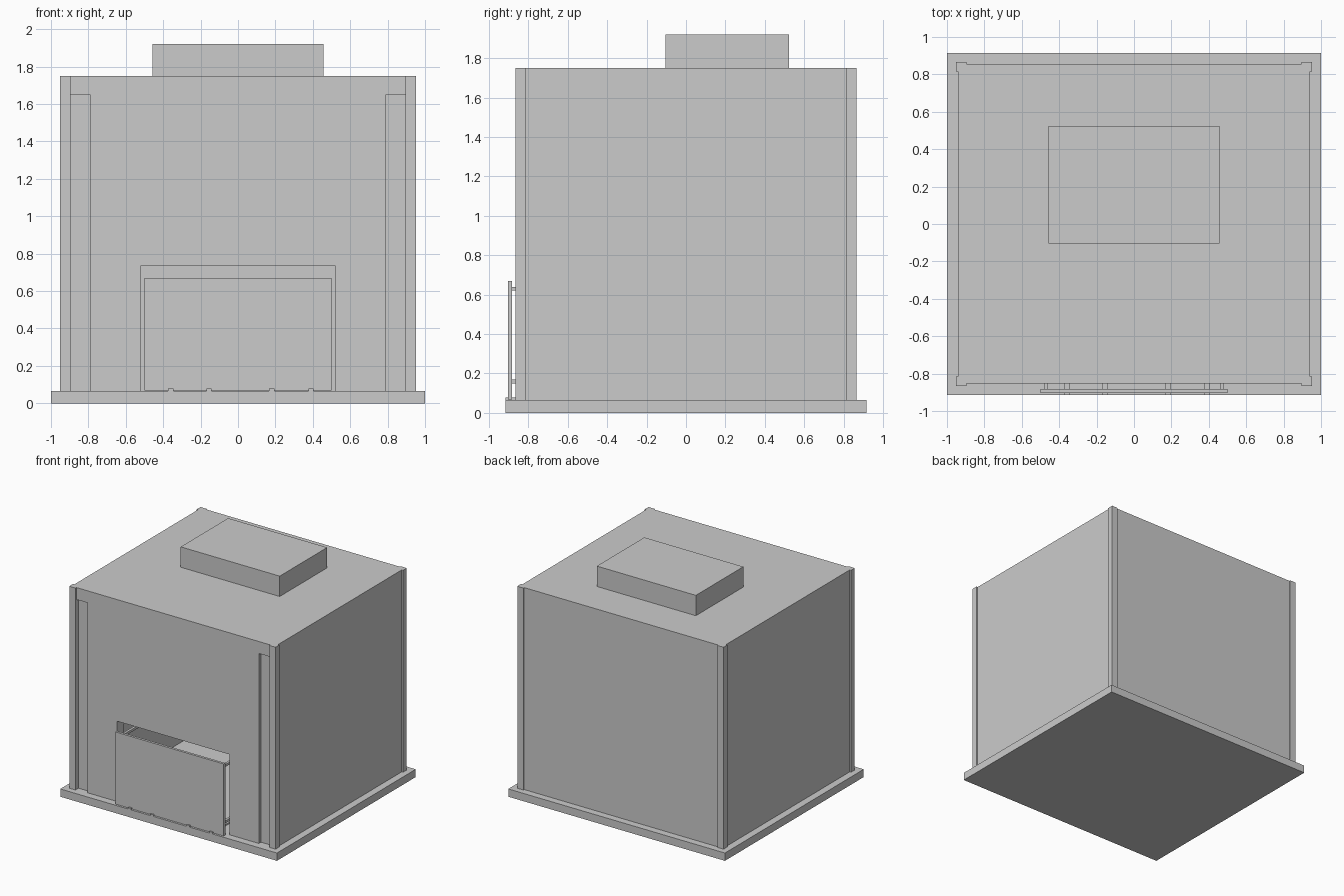
import bpy

if "Cube" in bpy.data.objects:
    bpy.data.objects.remove(bpy.data.objects["Cube"])


def box(name, x, y, z):
    """Axis-aligned box from (min, max) ranges."""
    bpy.ops.mesh.primitive_cube_add(
        size=1, location=[(a + b) / 2 for a, b in (x, y, z)])
    ob = bpy.context.object
    ob.name = name
    ob.scale = [b - a for a, b in (x, y, z)]
    bpy.ops.object.transform_apply(location=False, rotation=False, scale=True)
    return ob


def cut(target, cutter):
    """Subtract the cutter, then remove it."""
    cutter.hide_render = True
    mod = target.modifiers.new("cut", 'BOOLEAN')
    mod.operation = 'DIFFERENCE'
    mod.solver = 'EXACT'
    mod.object = cutter
    bpy.context.view_layer.objects.active = target
    bpy.ops.object.modifier_apply(modifier=mod.name)
    bpy.data.objects.remove(cutter, do_unlink=True)


BASE = 0.065
TOP = 1.75

# Base slab and hollow housing
box("base_slab", (-1, 1), (-0.915, 0.915), (0, BASE))
housing = box("housing", (-0.94, 0.94), (-0.853, 0.855), (BASE, TOP))
cut(housing, box("chamber_cutter", (-0.73, 0.73), (-0.76, 0.7), (0, 1.6)))
cut(housing, box("opening_cutter", (-0.52, 0.52), (-1, -0.7), (0, 0.735)))

# Shallow vertical recesses beside the front posts
for s in (-1, 1):
    xs = sorted((s * 0.79, s * 0.895))
    cut(housing, box("recess_cutter", xs, (-1, -0.825), (0, 1.65)))

# Corner posts
for sx in (-1, 1):
    for sy in (-1, 1):
        box("corner_post", sorted((sx * 0.895, sx * 0.952)),
            sorted((sy * 0.815, sy * 0.865)), (BASE, TOP))

# Roof box
box("roof_box", (-0.457, 0.457), (-0.103, 0.523), (TOP, 1.92))

# Door panel standing in front of the opening, on four floor strips
box("door_panel", (-0.5, 0.5), (-0.903, -0.882), (BASE + 0.003, 0.67))
for x in (-0.36, -0.155, 0.18, 0.39):
    box("floor_strip", (x - 0.014, x + 0.014), (-0.915, -0.5), (BASE, 0.078))

# Thin arms carrying the door from inside the chamber
for s in (-1, 1):
    for z in (0.15, 0.62):
        box("door_arm", sorted((s * 0.46, s * 0.48)), (-0.885, -0.5), (z, z + 0.02))
